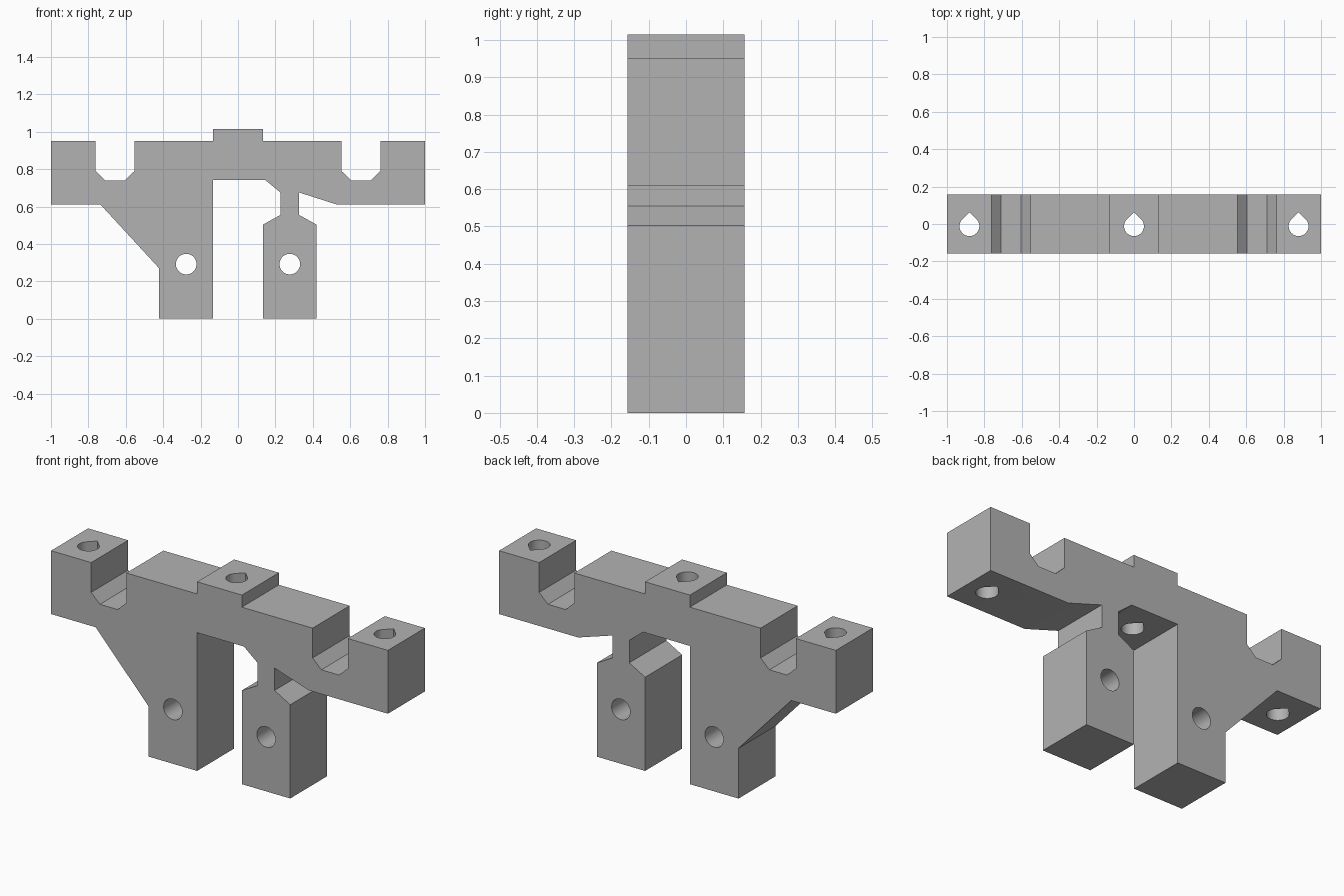
import bpy
import bmesh
from math import sin, cos, pi, radians
from mathutils import Matrix

cube = bpy.data.objects.get("Cube")
if cube:
    bpy.data.objects.remove(cube, do_unlink=True)

grey = bpy.data.materials.new("matte grey")
grey.use_nodes = True
GREY = (0.45, 0.45, 0.45, 1)
grey.diffuse_color = GREY
grey.node_tree.nodes["Principled BSDF"].inputs["Base Color"].default_value = GREY

HALF_DEPTH = 0.157
HOLE_R = 0.053


def prism(name, outline, length, matrix):
    """Extrude a flat outline by length, centred, then place it."""
    bm = bmesh.new()
    face = bm.faces.new([bm.verts.new((u, v, -length / 2)) for u, v in outline])
    side = bmesh.ops.extrude_face_region(bm, geom=[face])["geom"]
    bmesh.ops.translate(bm, vec=(0, 0, length),
                        verts=[g for g in side if isinstance(g, bmesh.types.BMVert)])
    bm.transform(matrix)
    bmesh.ops.recalc_face_normals(bm, faces=bm.faces)
    mesh = bpy.data.meshes.new(name)
    bm.to_mesh(mesh)
    bm.free()
    mesh.materials.append(grey)
    obj = bpy.data.objects.new(name, mesh)
    bpy.context.collection.objects.link(obj)
    return obj


def arc(r, start, end, steps):
    return [(r * cos(start + (end - start) * i / steps),
             r * sin(start + (end - start) * i / steps)) for i in range(steps + 1)]


# Bracket outline: notched top edge mirrored about the middle
top_right = [(0.133, 1.015), (0.133, 0.95), (0.553, 0.95), (0.553, 0.79),
             (0.605, 0.74), (0.71, 0.74), (0.762, 0.79), (0.762, 0.95),
             (1, 0.95), (1, 0.61)]
top_left = [(-x, z) for x, z in reversed(top_right)]

# Flexible leg on a thin neck, then the solid braced leg
flex_leg = [(0.53, 0.61), (0.327, 0.675), (0.327, 0.555), (0.42, 0.503),
            (0.42, 0), (0.133, 0), (0.133, 0.503), (0.227, 0.555),
            (0.227, 0.675), (0.145, 0.742)]
solid_leg = [(-0.133, 0.742), (-0.133, 0), (-0.422, 0), (-0.422, 0.27), (-0.735, 0.61)]

stand_up = Matrix.Rotation(radians(90), 4, 'X')
bracket = prism("clamp_bracket", top_left + top_right + flex_leg + solid_leg,
                2 * HALF_DEPTH, stand_up)

# Hole profiles: teardrop with its point toward +y, and a plain circle
teardrop = arc(HOLE_R, radians(135), radians(405), 36) + [(0, HOLE_R * 2 ** 0.5)]
circle = arc(0.055, 0, 2 * pi, 48)[:-1]

cutters = []
for label, x, z in (("left", 0.88, 0.8), ("middle", 0, 0.9), ("right", -0.88, 0.8)):
    cutters.append(prism(label + "_bolt_hole_cutter", teardrop, 0.6,
                         Matrix.Translation((x, -0.0115, z))))
for label, x in (("left", 0.277), ("right", -0.277)):
    cutters.append(prism(label + "_rod_hole_cutter", circle, 1,
                         Matrix.Translation((x, 0, 0.292)) @ stand_up))
cutters.append(prism("clamp_bolt_hole_cutter", teardrop, 1.4,
                     Matrix.Translation((0, -0.0115, 0.146))
                     @ Matrix.Rotation(radians(90), 4, 'Y')))

# Drill every hole through the bracket
for cutter in cutters:
    mod = bracket.modifiers.new(cutter.name, 'BOOLEAN')
    mod.operation = 'DIFFERENCE'
    mod.solver = 'EXACT'
    mod.object = cutter
    cutter.hide_render = True

bpy.ops.object.select_all(action='DESELECT')
bpy.context.view_layer.objects.active = bracket
bracket.select_set(True)
for mod in list(bracket.modifiers):
    bpy.ops.object.modifier_apply(modifier=mod.name)
for cutter in cutters:
    bpy.data.objects.remove(cutter, do_unlink=True)
bpy.ops.object.shade_smooth_by_angle(angle=radians(25))
